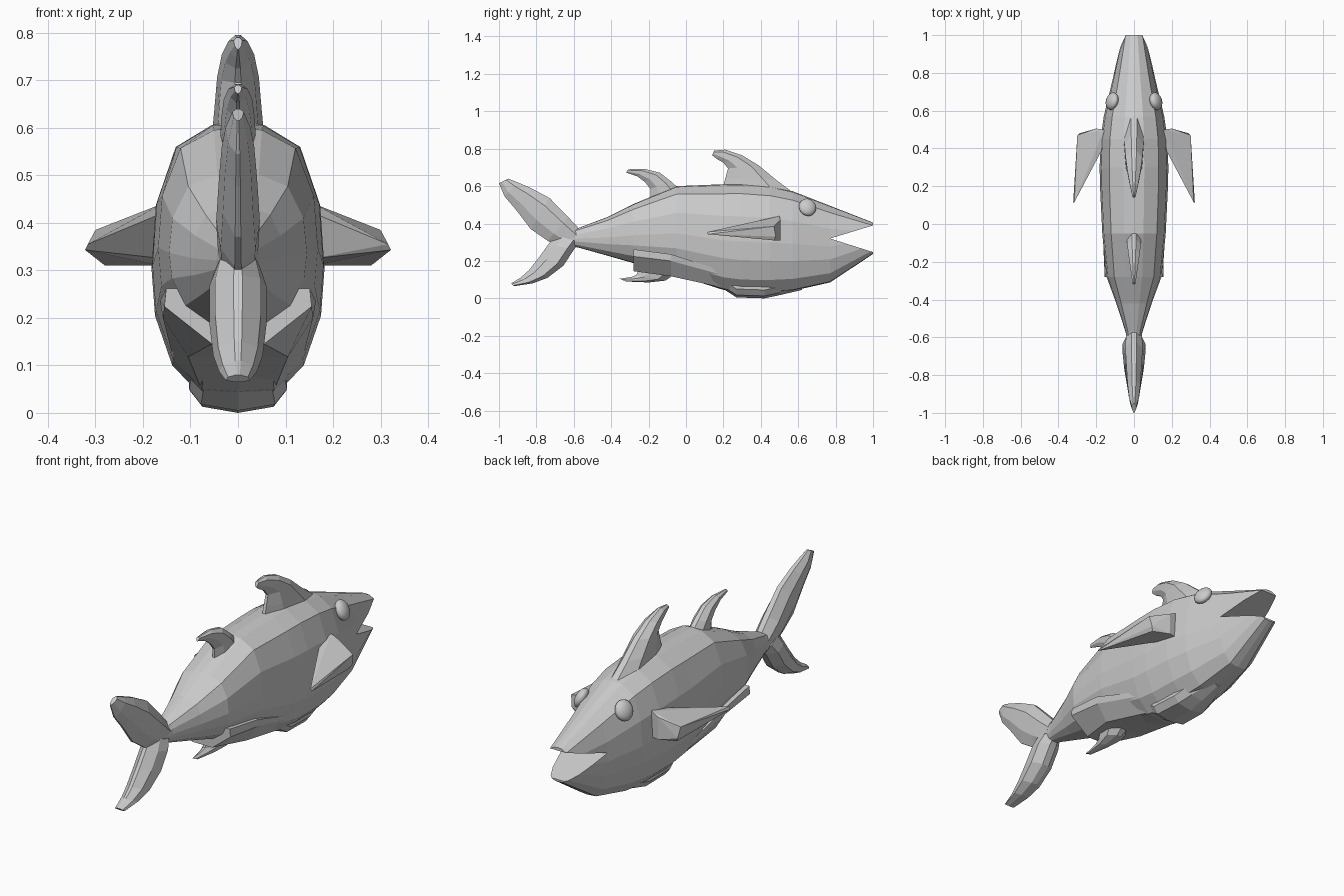
import bpy, bmesh, math
from mathutils import Vector

cube = bpy.data.objects.get("Cube")
if cube:
    bpy.data.objects.remove(cube)

grey = bpy.data.materials.new("light_grey")
grey.use_nodes = True
grey.diffuse_color = (0.6, 0.6, 0.6, 1)
grey.node_tree.nodes["Principled BSDF"].inputs["Base Color"].default_value = (0.6, 0.6, 0.6, 1)


def finish(name, bm):
    bmesh.ops.recalc_face_normals(bm, faces=bm.faces)
    mesh = bpy.data.meshes.new(name)
    bm.to_mesh(mesh)
    bm.free()
    mesh.materials.append(grey)
    obj = bpy.data.objects.new(name, mesh)
    bpy.context.collection.objects.link(obj)
    return obj


def loft(rings):
    """Skin a list of equal-length rings and cap both ends."""
    bm = bmesh.new()
    loops = [[bm.verts.new(p) for p in ring] for ring in rings]
    n = len(loops[0])
    for a, b in zip(loops, loops[1:]):
        for i in range(n):
            j = (i + 1) % n
            bm.faces.new((a[i], a[j], b[j], b[i]))
    bm.faces.new(loops[0])
    bm.faces.new(loops[-1])
    return bm


# Body cross-section: half width and height fractions, top to bottom
HALF = [(0, 1), (.3, .99), (.72, .91), (.95, .7), (1, .47),
        (.96, .3), (.76, .12), (.42, 0.01), (0, 0)]
OUTLINE = HALF + [(-x, z) for x, z in reversed(HALF[1:-1])]


def section(y, low, high, half_width):
    return [(x * half_width, y, low + z * (high - low)) for x, z in OUTLINE]


# Body, tapering smoothly into the tail stalk
jaw_root = (.77, .085, .495, .112)
stations = [(-.66, .29, .35, .03), (-.57, .27, .378, .045), (-.42, .228, .435, .094),
            (-.28, .188, .505, .145), (-.05, .125, .6, .168),
            (.2, .045, .61, .18), (.3, .03, .612, .182), (.45, .03, .6, .177),
            (.57, .04, .573, .16), jaw_root]
finish("body", loft([section(*s) for s in stations]))

# Belly flap: a ridge along each flank that ends in a step ahead of the stalk
flap = [(-.28, .151, .262, .155, .224, .055, .145), (-.08, .164, .236, .158, .2, .105, .118),
        (.25, .14, .13, .135, .11, .075, .045)]
rings = []
for y, *p in flap:
    side = [(p[i], y, p[i + 1]) for i in (0, 2, 4)]
    rings.append(side + [(-x, y, z) for x, y, z in reversed(side)])
finish("belly_flap", loft(rings))

# Jaws: the snout trimmed above and below an open mouth wedge
corner = Vector((0, .77, .32))
for name, tip_z, side in (("upper_jaw", .39, 1), ("lower_jaw", .247, -1)):
    bm = loft([section(*jaw_root), section(1, .237, .405, .062)])
    slope = Vector((0, 1, tip_z)) - corner
    normal = Vector((0, -slope.z, slope.y)) * side
    cut = bmesh.ops.bisect_plane(bm, geom=bm.verts[:] + bm.edges[:] + bm.faces[:],
                                 plane_co=corner, plane_no=normal, clear_inner=True)
    edges = [e for e in cut["geom_cut"] if isinstance(e, bmesh.types.BMEdge)]
    bmesh.ops.holes_fill(bm, edges=edges, sides=0)
    finish(name, bm)


# Fins: each station is leading y, z, trailing y, z and half thickness
def fin(name, stations):
    rings = []
    for fy, fz, by, bz, w in stations:
        def at(t, x):
            return (x * w, fy + (by - fy) * t, fz + (bz - fz) * t)
        side = [at(0, .3), at(.25, 1), at(.7, .8), at(1, .15)]
        rings.append(side + [(-x, y, z) for x, y, z in reversed(side)])
    finish(name, loft(rings))


fin("front_dorsal_fin", [(.56, .575, .19, .57, .056), (.48, .635, .21, .64, .05),
                         (.39, .71, .225, .695, .044), (.3, .765, .2, .725, .034),
                         (.21, .795, .165, .745, .02), (.15, .79, .14, .765, .009)])
fin("rear_dorsal_fin", [(-.03, .58, -.19, .53, .037), (-.08, .625, -.19, .585, .036),
                        (-.14, .672, -.22, .622, .03), (-.22, .692, -.26, .652, .02),
                        (-.31, .69, -.32, .672, .008)])
fin("tail_upper_lobe", [(-.56, .36, -.66, .27, .042), (-.63, .435, -.74, .308, .046),
                        (-.73, .537, -.83, .37, .04), (-.83, .59, -.91, .475, .034),
                        (-.9, .62, -.97, .545, .026), (-.95, .64, -1, .615, .012)])
fin("tail_lower_lobe", [(-.57, .3, -.7, .34, .045), (-.6, .26, -.735, .29, .06),
                        (-.655, .175, -.785, .22, .06), (-.74, .11, -.84, .15, .052),
                        (-.82, .08, -.885, .11, .04), (-.92, .065, -.935, .08, .026)])
fin("anal_fin", [(-.07, .135, -.28, .2, .055), (-.08, .115, -.25, .16, .052),
                 (-.11, .095, -.265, .125, .042), (-.2, .085, -.29, .115, .026),
                 (-.32, .09, -.355, .105, .01)])

# Chin keel with a shallow V underside
keel = [(.2, .095, .05, .07), (.27, .103, .005, .078), (.42, .1, 0, .075),
        (.5, .09, .017, .06), (.62, .06, .045, .03)]
rings = []
for y, w, z, f in keel:
    side = [(w, y, .12), (w, y, z + .045), (f, y, z + .013)]
    rings.append(side + [(0, y, z)] + [(-x, y, h) for x, y, h in reversed(side)])
finish("chin_keel", loft(rings))

# Side fins and eyes, one of each per side
blade = [(.16, .42, .325), (.16, .5, .31), (.16, .41, .42), (.16, .5, .44),
         (.2, .505, .42), (.2, .505, .31), (.28, .47, .31), (.3, .47, .385),
         (.29, .48, .33), (.322, .115, .343), (.316, .115, .355)]
for label, s in (("left", 1), ("right", -1)):
    bm = bmesh.new()
    for x, y, z in blade:
        bm.verts.new((s * x, y, z))
    bmesh.ops.convex_hull(bm, input=bm.verts)
    finish(label + "_side_fin", bm)

    bm = bmesh.new()
    bmesh.ops.create_uvsphere(bm, u_segments=20, v_segments=12, radius=.047)
    eye = finish(label + "_eye", bm)
    eye.scale = (.6, 1, 1.05)
    eye.location = (s * .116, .65, .487)
    eye.rotation_euler = (0, -s * math.radians(25), s * math.radians(15))
    for face in eye.data.polygons:
        face.use_smooth = True
